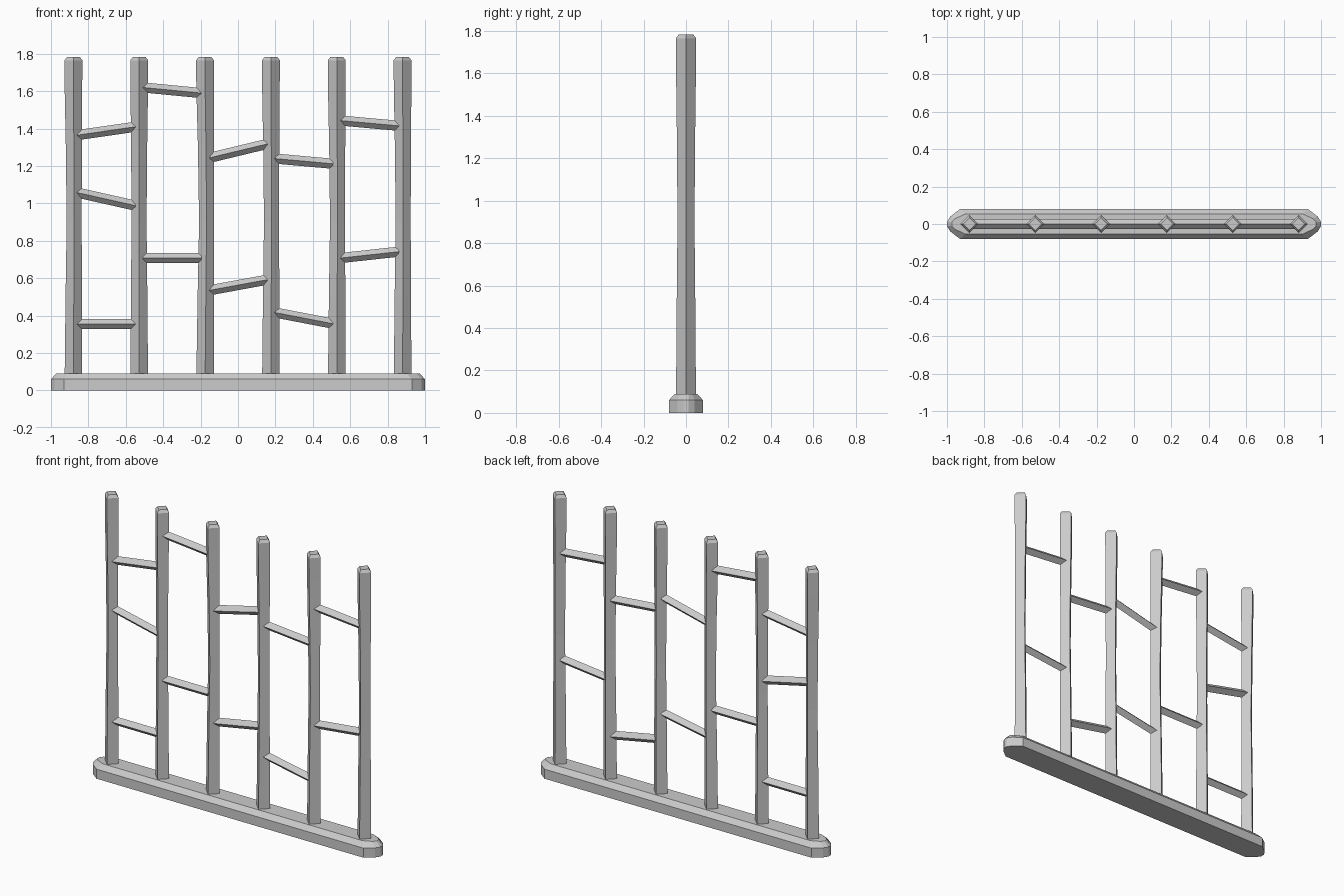
import bpy, bmesh, math
from mathutils import Vector

if "Cube" in bpy.data.objects:
    bpy.data.objects.remove(bpy.data.objects["Cube"])


def loft(name, rings):
    """Solid made by joining equal-length rings of points, capped at both ends."""
    bm = bmesh.new()
    loops = [[bm.verts.new(p) for p in ring] for ring in rings]
    n = len(loops[0])
    for a, b in zip(loops, loops[1:]):
        for i in range(n):
            j = (i + 1) % n
            bm.faces.new((a[i], a[j], b[j], b[i]))
    bm.faces.new(loops[0])
    bm.faces.new(loops[-1])
    bmesh.ops.recalc_face_normals(bm, faces=bm.faces)
    mesh = bpy.data.meshes.new(name)
    bm.to_mesh(mesh)
    bm.free()
    obj = bpy.data.objects.new(name, mesh)
    bpy.context.collection.objects.link(obj)
    return obj


def base_ring(z, inset):
    # long plank outline with 45 degree cut ends and blunt tips
    hx, hy = 1.0 - inset, 0.08 - inset
    q = [(hx, 0.012), (hx - 0.018, 0.04 - inset * 0.4), (hx - 0.07, hy)]
    half = q + [(-x, y) for x, y in reversed(q)]
    return [(x, y, z) for x, y in half] + [(-x, -y, z) for x, y in half]


def diamond(x, z, r):
    return [(x + r, 0, z), (x, r, z), (x - r, 0, z), (x, -r, z)]


# Base plank with bevelled top
loft("base", [base_ring(0, 0), base_ring(0.06, 0), base_ring(0.09, 0.027)])

# Upright posts: diamond section, slimmer and slightly bent in the middle
post_x = [-0.88 + 0.352 * i for i in range(6)]
bends = [0.004, -0.001, 0.008, 0.003, 0.004, 0.003]
for i, (x, b) in enumerate(zip(post_x, bends)):
    profile = [(0.06, 0.047, 0), (0.5, 0.044, b * 0.5), (0.9, 0.040, b),
               (1.3, 0.043, b * 0.6), (1.62, 0.047, 0),
               (1.765, 0.048, 0), (1.783, 0.034, 0)]
    loft(f"post_{i + 1}", [diamond(x + dx, z, r) for z, r, dx in profile])

# Crossbars: (bay, left height, right height)
bars = [(0, 1.365, 1.41), (0, 1.058, 0.988), (0, 0.355, 0.355),
        (1, 1.62, 1.59), (1, 0.708, 0.708),
        (2, 1.243, 1.318), (2, 0.535, 0.592),
        (3, 1.24, 1.212), (3, 0.417, 0.357),
        (4, 1.443, 1.415), (4, 0.708, 0.742)]
R = 0.027
for i, (bay, z0, z1) in enumerate(bars):
    a = Vector((post_x[bay] + 0.02, 0, z0))
    b = Vector((post_x[bay + 1] - 0.02, 0, z1))
    d = (b - a).normalized()
    up = Vector((-d.z, 0, d.x)) * R
    side = Vector((0, R, 0))
    loft(f"crossbar_{i + 1}",
         [[p + up, p + side, p - up, p - side] for p in (a, b)])
